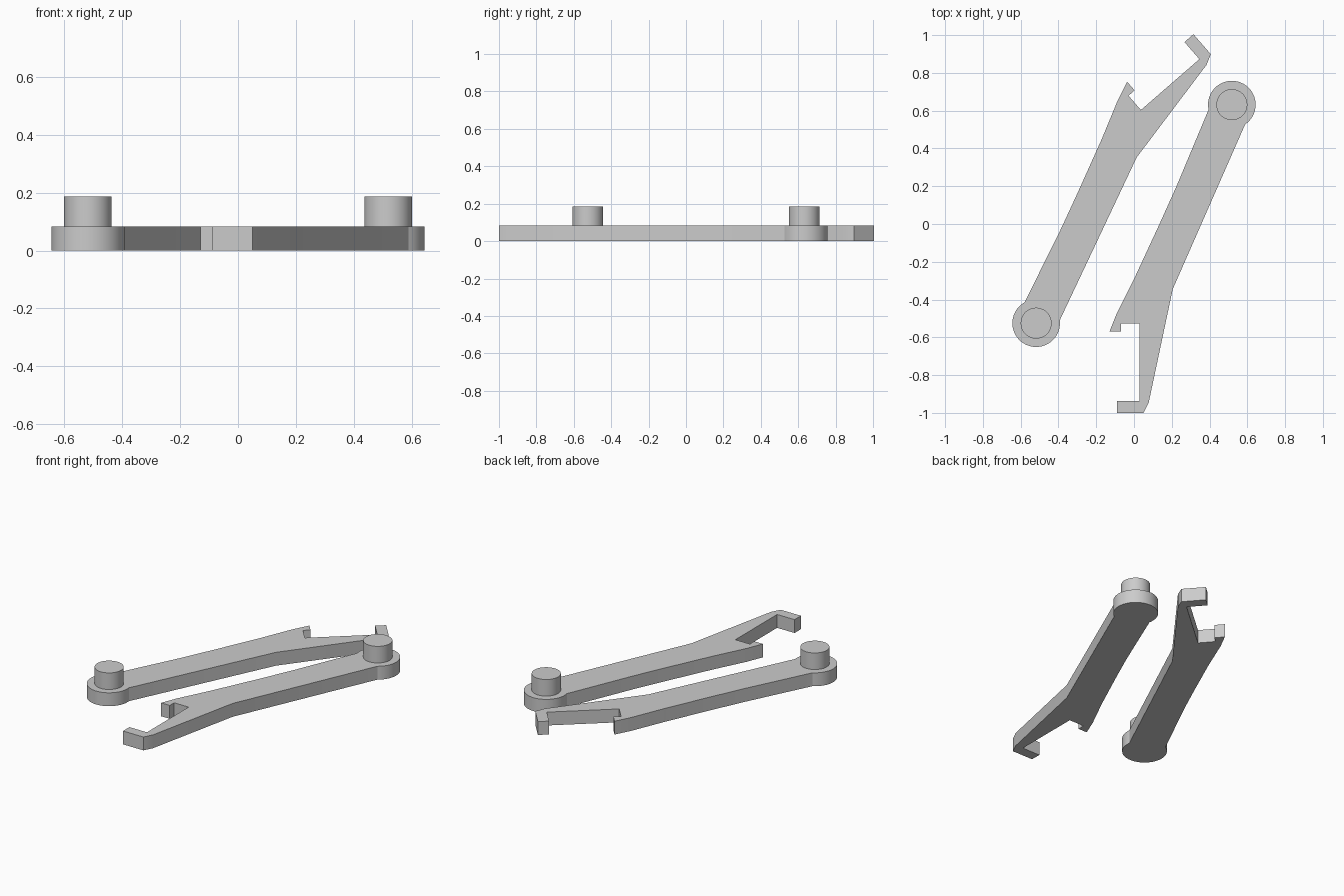
import bpy, bmesh, math
from mathutils import Matrix, Vector

if "Cube" in bpy.data.objects:
    bpy.data.objects.remove(bpy.data.objects["Cube"])

PLATE, PIN_TOP = 0.083, 0.186
BOSS_R, PIN_R = 0.126, 0.082
PIVOT = Vector((0.518, 0.632, 0))

grey = bpy.data.materials.new("plain grey")
grey.use_nodes = True
colour = (0.6, 0.6, 0.6, 1)
grey.diffuse_color = colour
grey.node_tree.nodes["Principled BSDF"].inputs["Base Color"].default_value = colour

# Outline of the arm from boss to jaw and back to the boss
JAW = [(0.225, 0.2), (0.135, 0), (0.01, -0.27), (-0.09, -0.47), (-0.13, -0.57),
       (-0.07, -0.57), (-0.07, -0.527), (0.03, -0.527), (0.03, -0.937),
       (-0.09, -0.937), (-0.09, -1), (0.05, -1), (0.078, -0.945), (0.205, -0.345)]


def boss_arc(steps=40):
    start, end = math.radians(-56), math.radians(192)
    for i in range(steps + 1):
        a = start + (end - start) * i / steps
        yield Vector((BOSS_R * math.cos(a), BOSS_R * math.sin(a), 0))


def prism(name, points, z0, z1, place):
    bm = bmesh.new()
    base = bm.faces.new([bm.verts.new((p.x, p.y, z0)) for p in points])
    top = bmesh.ops.extrude_face_region(bm, geom=[base])["geom"]
    verts = [v for v in top if isinstance(v, bmesh.types.BMVert)]
    bmesh.ops.translate(bm, verts=verts, vec=(0, 0, z1 - z0))
    bm.transform(place)
    bmesh.ops.recalc_face_normals(bm, faces=bm.faces)
    mesh = bpy.data.meshes.new(name)
    bm.to_mesh(mesh)
    bm.free()
    mesh.materials.append(grey)
    ob = bpy.data.objects.new(name, mesh)
    bpy.context.collection.objects.link(ob)
    bpy.ops.object.select_all(action="DESELECT")
    ob.select_set(True)
    bpy.context.view_layer.objects.active = ob
    bpy.ops.object.shade_smooth_by_angle(angle=math.radians(20))


def arm(side, place):
    outline = list(boss_arc()) + [Vector((x, y, 0)) - PIVOT for x, y in JAW]
    prism(side + "_arm", outline, 0, PLATE, place)
    circle = [Vector((PIN_R * math.cos(a), PIN_R * math.sin(a), 0))
              for a in (math.tau * i / 48 for i in range(48))]
    prism(side + "_pivot_pin", circle, PLATE, PIN_TOP, place)


# The second arm is a mirror image of the first, turned end for end
mirror = Matrix.Rotation(math.radians(-49), 4, "Z") @ Matrix.Scale(-1, 4, (0, 1, 0))
arm("left", Matrix.Translation(PIVOT))
arm("right", Matrix.Translation((-0.518, -0.525, 0)) @ mirror)
